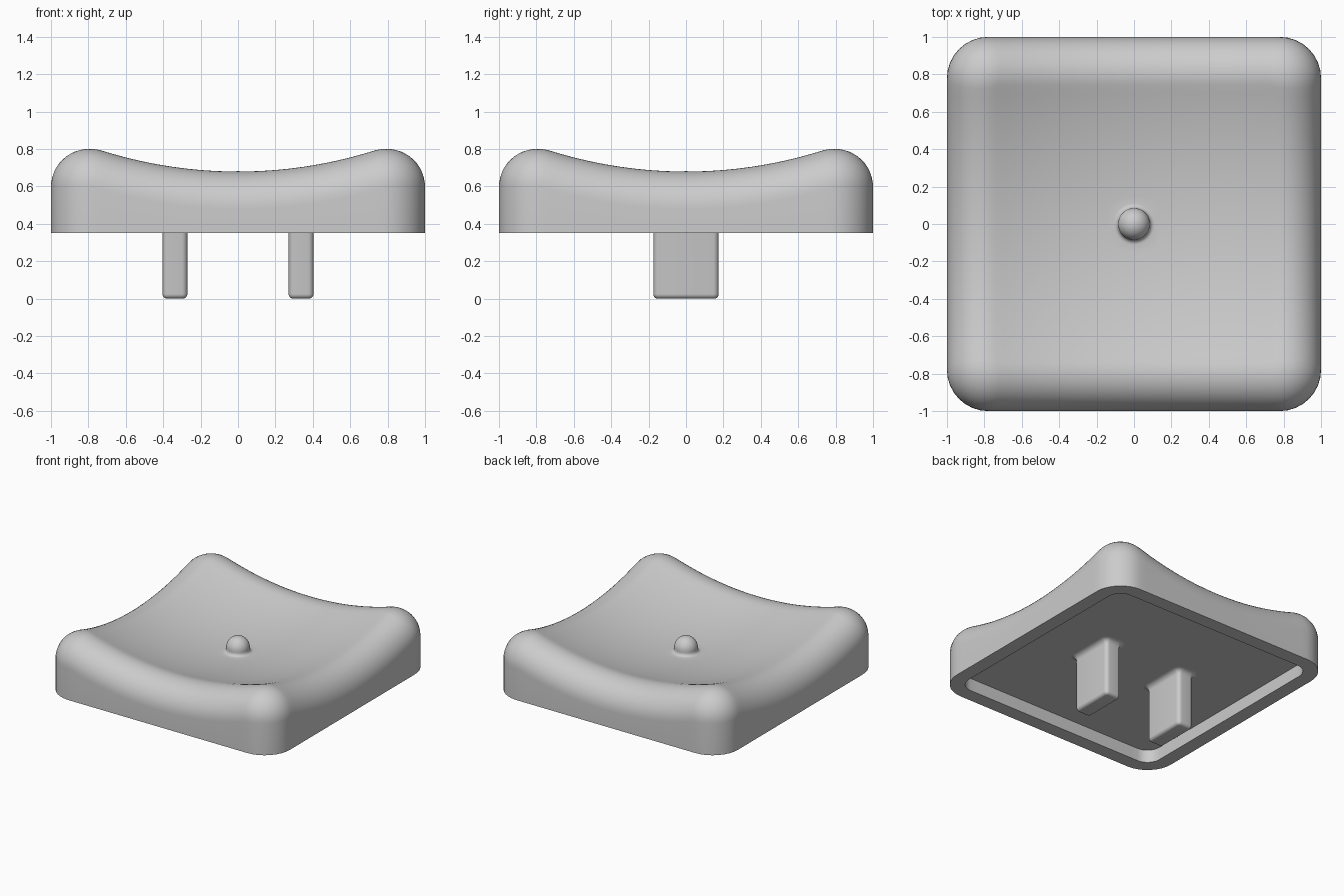
import bpy, bmesh, math
from mathutils import Vector

if "Cube" in bpy.data.objects:
    bpy.data.objects.remove(bpy.data.objects["Cube"], do_unlink=True)

# Material
GREY = (0.6, 0.6, 0.6, 1)
plastic = bpy.data.materials.new("grey plastic")
plastic.use_nodes = True
plastic.diffuse_color = GREY
plastic.node_tree.nodes["Principled BSDF"].inputs["Base Color"].default_value = GREY


def outline(hx, hy, radius, edge_steps, corner_steps=8):
    """Rounded rectangle as a list of (point, outward normal)."""
    cx, cy = hx - radius, hy - radius
    centres = [Vector((sx * cx, sy * cy, 0)) for sx, sy in ((1, 1), (-1, 1), (-1, -1), (1, -1))]
    result = []
    for i, c in enumerate(centres):
        for j in range(corner_steps + 1):
            a = math.pi / 2 * (i + j / corner_steps)
            n = Vector((math.cos(a), math.sin(a), 0))
            result.append((c + n * radius, n))
        start, end = c + n * radius, centres[(i + 1) % 4] + n * radius
        for j in range(1, edge_steps):
            result.append((start.lerp(end, j / edge_steps), n))
    return result


def loft(name, rings, close_end=True):
    """Skin a list of rings, cap both ends, shade smooth."""
    bm = bmesh.new()
    loops = [[bm.verts.new(p) for p in ring] for ring in rings]
    count = len(loops[0])
    for low, high in zip(loops, loops[1:]):
        for i in range(count):
            k = (i + 1) % count
            bm.faces.new((low[i], low[k], high[k], high[i]))
    bm.faces.new(loops[0])
    bm.faces.new(loops[-1])
    bmesh.ops.recalc_face_normals(bm, faces=bm.faces)
    mesh = bpy.data.meshes.new(name)
    bm.to_mesh(mesh)
    bm.free()
    mesh.materials.append(plastic)
    obj = bpy.data.objects.new(name, mesh)
    bpy.context.collection.objects.link(obj)
    bpy.ops.object.select_all(action="DESELECT")
    obj.select_set(True)
    bpy.context.view_layer.objects.active = obj
    bpy.ops.object.shade_smooth_by_angle(angle=math.radians(35))
    return obj


def level(path, offset, z):
    return [Vector((p.x + n.x * offset, p.y + n.y * offset, z)) for p, n in path]


# Cap: square block with a spherical dish and a rolled rim
BASE, FLOOR, WALL = 0.35, 0.45, 0.11
ROLL, DISH_R, DISH_Z = 0.2, 2.54, 3.1
path = outline(1 - ROLL, 1 - ROLL, 0.02, 28)
rings = [level(path, ROLL - WALL, FLOOR), level(path, ROLL - WALL, BASE),
         level(path, ROLL, BASE)]

# Rolled rim: arc from the wall over to where it touches the dish
dish_centre = Vector((0, 0, DISH_Z))
spine = []
for p, n in path:
    z = DISH_Z - math.sqrt((DISH_R + ROLL) ** 2 - p.xy.length_squared)
    c = Vector((p.x, p.y, z))
    spine.append((c, n, (dish_centre - c).normalized()))
ROLL_STEPS = 14
for s in range(ROLL_STEPS + 1):
    rings.append([c + n.slerp(up, s / ROLL_STEPS) * ROLL for c, n, up in spine])

# Dish: rings shrinking to the foot of the centre bump
BUMP, FILLET = 0.085, 0.025
contact = rings[-1]
DISH_STEPS = 16
for s in range(1, DISH_STEPS + 1):
    ring = []
    for p in contact:
        xy = p.xy.lerp(p.xy.normalized() * (BUMP + FILLET), s / DISH_STEPS)
        ring.append(Vector((xy.x, xy.y, DISH_Z - math.sqrt(DISH_R ** 2 - xy.length_squared))))
    rings.append(ring)

# Centre bump: small fillet, then a dome
foot = rings[-1][0].z
profile = []
for s in range(1, 6):
    a = math.pi / 2 * s / 5
    profile.append((BUMP + FILLET * (1 - math.sin(a)), foot + FILLET * (1 - math.cos(a))))
dome_z = foot + FILLET + 0.009
for s in range(12):
    a = math.pi / 2 * s / 12
    profile.append((BUMP * math.cos(a), dome_z + BUMP * math.sin(a)))
profile.append((0.003, dome_z + BUMP))
for r, z in profile:
    rings.append([Vector((*(p.xy.normalized() * r), z)) for p in contact])
loft("dished_cap", rings)

# Two mounting legs with rounded tips and flared roots
leg_path = outline(0.067, 0.175, 0.03, 1, 6)
TIP, FLARE = 0.025, 0.04
for side, name in ((1, "left_leg"), (-1, "right_leg")):
    levels = []
    for s in range(6):
        a = math.pi / 2 * s / 5
        levels.append(level(leg_path, TIP * (math.sin(a) - 1), TIP * (1 - math.cos(a))))
    for s in range(6):
        a = math.pi / 2 * s / 5
        levels.append(level(leg_path, FLARE * (1 - math.cos(a)), FLOOR - FLARE * (1 - math.sin(a))))
    levels.append(level(leg_path, FLARE, FLOOR + 0.01))
    leg = loft(name, levels)
    leg.location.x = side * 0.3375
